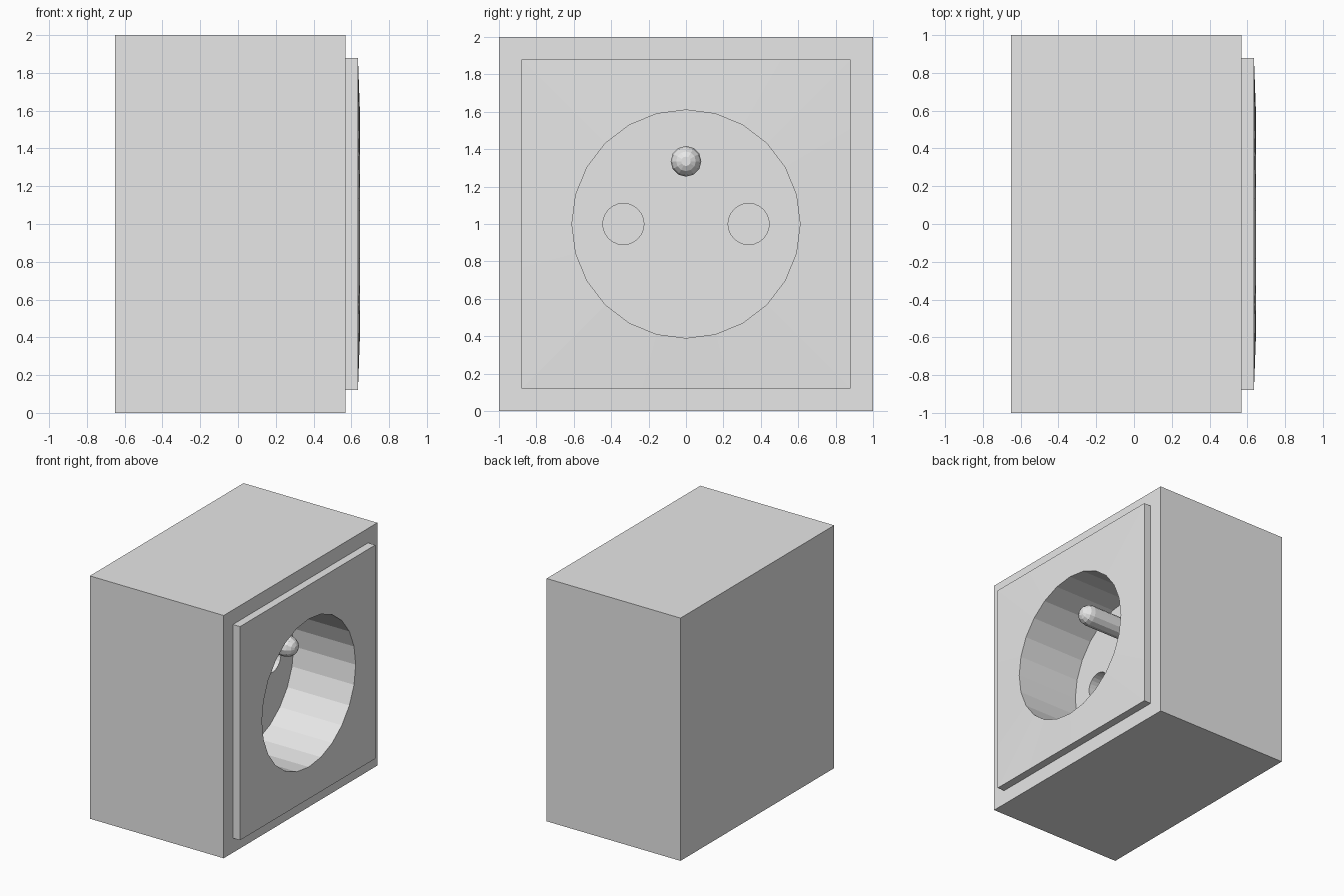
import bpy, bmesh, math

cube = bpy.data.objects.get("Cube")
if cube:
    bpy.data.objects.remove(cube, do_unlink=True)

grey = bpy.data.materials.new("light_grey")
grey.use_nodes = True
colour = (0.8, 0.8, 0.8, 1)
grey.diffuse_color = colour
grey.node_tree.nodes["Principled BSDF"].inputs["Base Color"].default_value = colour

FLOOR = 0.08      # x of the recess floor
LIP = 0.645       # x of the recess rim


def loft(name, rings, sides, y=0, z=1):
    """Skin a row of (x, size, is_square) outlines along the x axis."""
    bm = bmesh.new()
    loops = []
    for x, size, square in rings:
        loop = []
        for i in range(sides):
            a = 2 * math.pi * i / sides
            c, s = math.cos(a), math.sin(a)
            k = size / max(abs(c), abs(s)) if square else size
            loop.append(bm.verts.new((x, y + k * c, z + k * s)))
        loops.append(loop)
    for a, b in zip(loops, loops[1:]):
        for i in range(sides):
            j = (i + 1) % sides
            bm.faces.new((a[i], a[j], b[j], b[i]))
    bm.faces.new(loops[0])
    bm.faces.new(loops[-1])
    bmesh.ops.recalc_face_normals(bm, faces=bm.faces)
    mesh = bpy.data.meshes.new(name)
    bm.to_mesh(mesh)
    bm.free()
    mesh.materials.append(grey)
    obj = bpy.data.objects.new(name, mesh)
    bpy.context.collection.objects.link(obj)
    return obj


# Box, raised face plate and round recess
housing = loft("socket_housing", [
    (-0.65, 1.0, True), (0.57, 1.0, True),
    (0.57, 0.88, True), (0.635, 0.88, True),
    (LIP, 0.61, False), (FLOOR, 0.61, False)], 24)

# Two contact holes bored into the recess floor
for side in (-1, 1):
    cutter = loft("hole_cutter", [(-0.45, 0.11, False), (FLOOR + 0.1, 0.11, False)],
                  24, y=side * 0.335)
    cutter.hide_render = True
    cut = housing.modifiers.new("contact_hole", 'BOOLEAN')
    cut.operation = 'DIFFERENCE'
    cut.solver = 'EXACT'
    cut.object = cutter
    bpy.context.view_layer.objects.active = housing
    bpy.ops.object.modifier_apply(modifier=cut.name)
    bpy.data.objects.remove(cutter, do_unlink=True)

# Earth pin with a rounded tip
R = 0.082
dome = [(0.455 + R * math.sin(t), R * math.cos(t), False)
        for t in (math.radians(d) for d in (0, 25, 50, 72))]
loft("earth_pin", [(FLOOR - 0.02, R, False)] + dome, 12, z=1.335)
